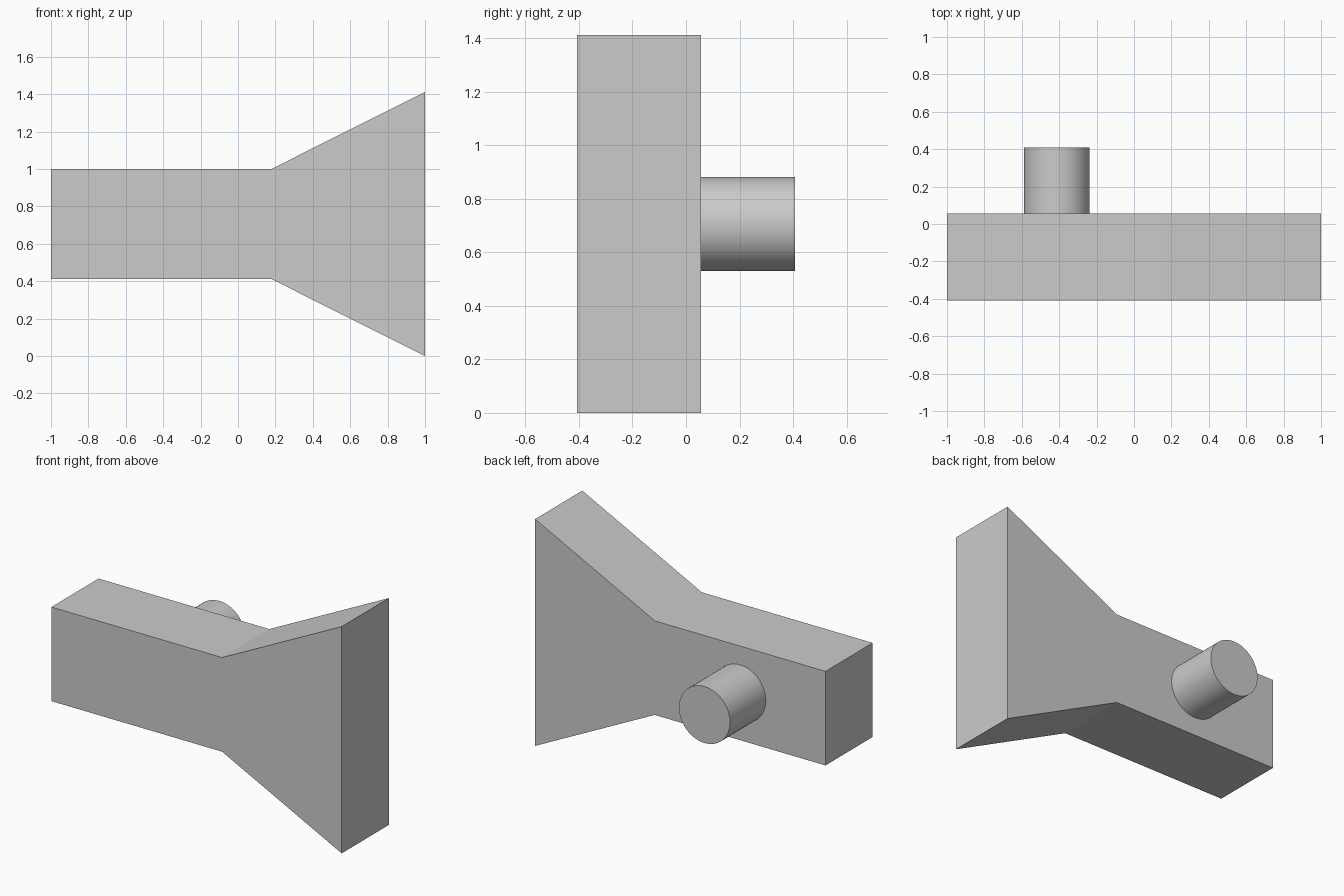
import bpy
import bmesh
import math

cube = bpy.data.objects.get("Cube")
if cube:
    bpy.data.objects.remove(cube, do_unlink=True)

MID_Z = 0.706
FRONT_Y, BACK_Y, PIN_END_Y = -0.408, 0.056, 0.408

grey = bpy.data.materials.new("plain_grey")
grey.use_nodes = True
colour = (0.6, 0.6, 0.6, 1.0)
grey.diffuse_color = colour
grey.node_tree.nodes["Principled BSDF"].inputs["Base Color"].default_value = colour

# Flared body: half profile mirrored about the middle height, then extruded
half = [(-1.0, 0.293), (0.176, 0.293), (1.0, 0.706)]
outline = [(x, MID_Z + h) for x, h in half]
outline += [(x, MID_Z - h) for x, h in reversed(half)]

bm = bmesh.new()
face = bm.faces.new([bm.verts.new((x, FRONT_Y, z)) for x, z in outline])
extruded = bmesh.ops.extrude_face_region(bm, geom=[face], use_keep_orig=True)
moved = [g for g in extruded["geom"] if isinstance(g, bmesh.types.BMVert)]
bmesh.ops.translate(bm, verts=moved, vec=(0, BACK_Y - FRONT_Y, 0))
bmesh.ops.recalc_face_normals(bm, faces=bm.faces)
mesh = bpy.data.meshes.new("flared_body")
bm.to_mesh(mesh)
bm.free()
body = bpy.data.objects.new("flared_body", mesh)
bpy.context.collection.objects.link(body)
mesh.materials.append(grey)

# Round pin on the back
bpy.ops.mesh.primitive_cylinder_add(
    vertices=64, radius=0.176, depth=PIN_END_Y - BACK_Y,
    location=(-0.413, (PIN_END_Y + BACK_Y) / 2, MID_Z),
    rotation=(math.pi / 2, 0, 0))
pin = bpy.context.object
pin.name = "back_pin"
pin.data.materials.append(grey)
bpy.ops.object.shade_smooth_by_angle(angle=math.radians(30))
